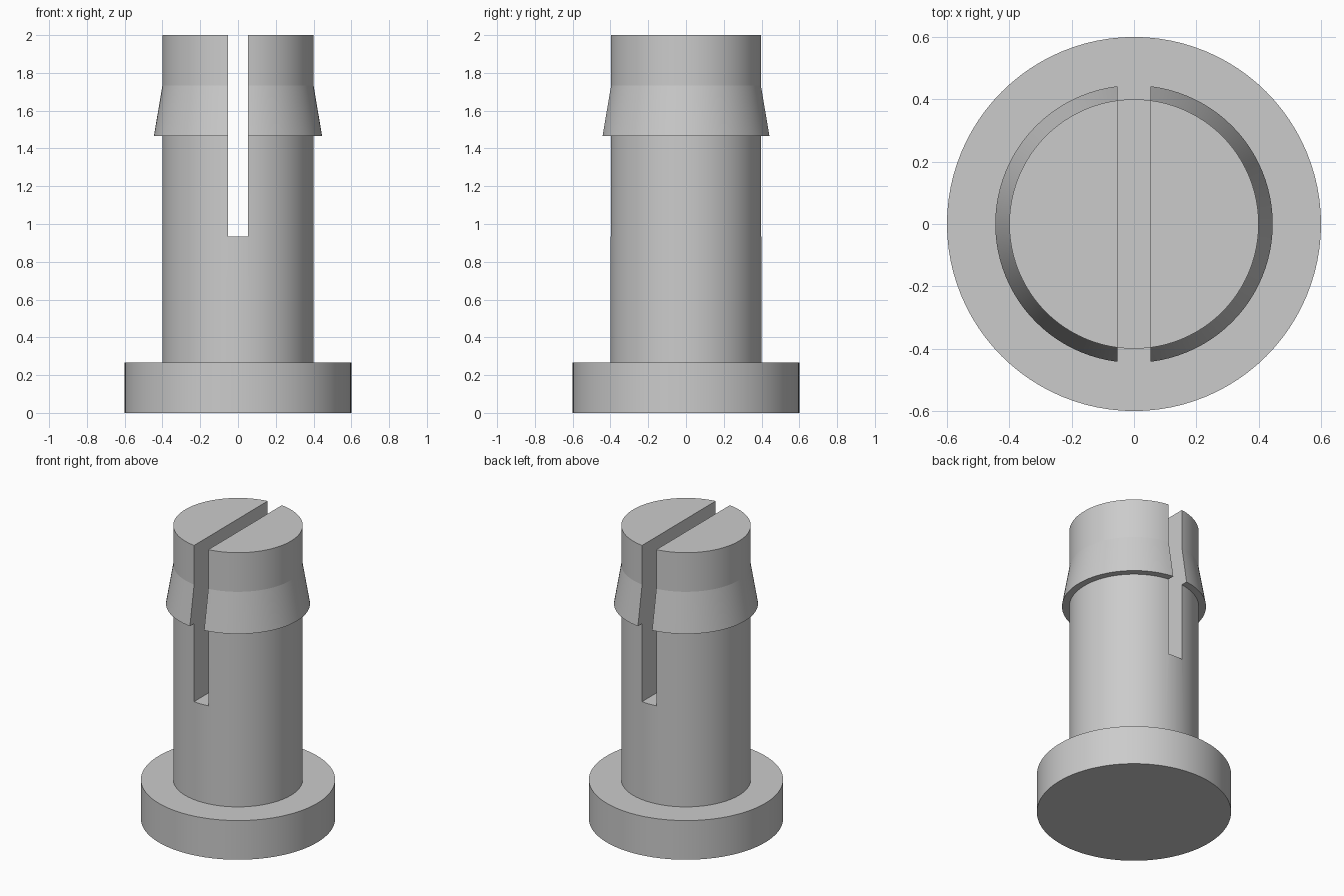
import bpy
import bmesh
import math

SEGMENTS = 96

cube = bpy.data.objects.get("Cube")
if cube:
    bpy.data.objects.remove(cube, do_unlink=True)

grey = bpy.data.materials.new("plain_grey")
grey.use_nodes = True
colour = (0.6, 0.6, 0.6, 1)
grey.diffuse_color = colour
grey.node_tree.nodes["Principled BSDF"].inputs["Base Color"].default_value = colour


def add_object(name, bm):
    mesh = bpy.data.meshes.new(name)
    bmesh.ops.recalc_face_normals(bm, faces=bm.faces)
    bm.to_mesh(mesh)
    bm.free()
    obj = bpy.data.objects.new(name, mesh)
    bpy.context.collection.objects.link(obj)
    mesh.materials.append(grey)
    return obj


def turned_solid(name, profile):
    """Stack of (radius, height) rings, closed with flat end caps."""
    bm = bmesh.new()
    rings = []
    for radius, z in profile:
        angles = [math.tau * i / SEGMENTS for i in range(SEGMENTS)]
        rings.append([bm.verts.new((radius * math.cos(a), radius * math.sin(a), z)) for a in angles])
    for low, high in zip(rings, rings[1:]):
        for i in range(SEGMENTS):
            j = (i + 1) % SEGMENTS
            bm.faces.new((low[i], low[j], high[j], high[i]))
    bm.faces.new(rings[0])
    bm.faces.new(rings[-1])
    return add_object(name, bm)


# One turned body: base flange, shaft, barbed collar and straight tip
pin = turned_solid("split_pin", [
    (0.6, 0), (0.6, 0.267), (0.4, 0.267), (0.4, 1.467),
    (0.445, 1.467), (0.4, 1.733), (0.4, 2),
])

# Slot cutter running front to back through the upper half
bm = bmesh.new()
bmesh.ops.create_cube(bm, size=1)
bmesh.ops.scale(bm, vec=(0.107, 2, 1.4), verts=bm.verts)
bmesh.ops.translate(bm, vec=(0, 0, 0.935 + 0.7), verts=bm.verts)
cutter = add_object("slot_cutter", bm)

cut = pin.modifiers.new("slot", "BOOLEAN")
cut.operation = "DIFFERENCE"
cut.solver = "EXACT"
cut.object = cutter

# Apply the cut, then smooth the round walls only
bpy.ops.object.select_all(action="DESELECT")
bpy.context.view_layer.objects.active = pin
pin.select_set(True)
bpy.ops.object.modifier_apply(modifier=cut.name)
bpy.data.objects.remove(cutter, do_unlink=True)
bpy.ops.object.shade_smooth_by_angle(angle=math.radians(8))
